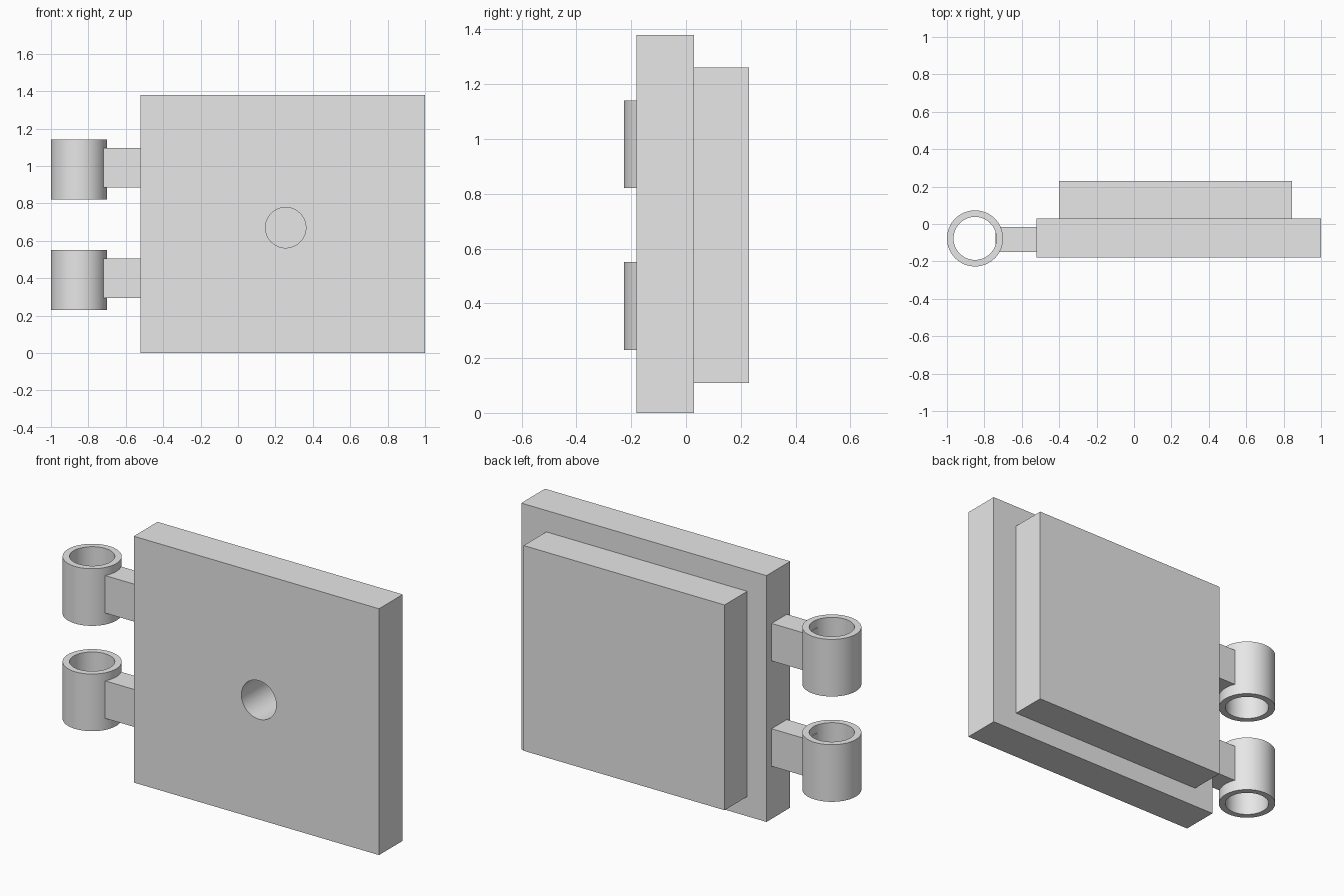
import bpy
import bmesh
import math
from mathutils import Matrix, Vector

cube = bpy.data.objects.get("Cube")
if cube:
    bpy.data.objects.remove(cube, do_unlink=True)

GREY = (0.8, 0.8, 0.8, 1.0)
grey = bpy.data.materials.new("light_grey")
grey.use_nodes = True
grey.diffuse_color = GREY
grey.node_tree.nodes["Principled BSDF"].inputs["Base Color"].default_value = GREY


def finish(name, bm):
    mesh = bpy.data.meshes.new(name)
    bm.to_mesh(mesh)
    bm.free()
    mesh.materials.append(grey)
    obj = bpy.data.objects.new(name, mesh)
    bpy.context.collection.objects.link(obj)
    return obj


def box(name, low, high):
    low, high = Vector(low), Vector(high)
    bm = bmesh.new()
    place = Matrix.Translation((low + high) / 2) @ Matrix.Diagonal((*(high - low), 1))
    bmesh.ops.create_cube(bm, size=1, matrix=place)
    return finish(name, bm)


def cylinder(name, centre, radius, depth, rotation=Matrix()):
    bm = bmesh.new()
    bmesh.ops.create_cone(bm, cap_ends=True, segments=64, radius1=radius, radius2=radius,
                          depth=depth, matrix=Matrix.Translation(centre) @ rotation)
    return finish(name, bm)


def cut(obj, cutter):
    mod = obj.modifiers.new("bore", "BOOLEAN")
    mod.operation = "DIFFERENCE"
    mod.solver = "EXACT"
    mod.object = cutter
    cutter.hide_render = True
    cutter.hide_set(True)


def smooth(obj):
    bpy.ops.object.select_all(action="DESELECT")
    obj.select_set(True)
    bpy.context.view_layer.objects.active = obj
    bpy.ops.object.shade_smooth_by_angle(angle=math.radians(30))


# Door slab and the raised panel behind it
slab = box("door_slab", (-0.52, -0.18, 0), (1, 0.03, 1.38))
panel = box("back_panel", (-0.4, 0.03, 0.11), (0.845, 0.23, 1.26))

# Round blind hole, running from the front into the back panel
hole = cylinder("hole_cutter", (0.255, -0.02, 0.67), 0.108, 0.36,
                Matrix.Rotation(math.pi / 2, 4, "X"))
for part in (slab, panel):
    smooth(part)
    cut(part, hole)
smooth(hole)

# Hinges: an open tube on a short square arm
for side, z in (("lower", 0.39), ("upper", 0.98)):
    bm = bmesh.new()
    for sweep_start in (Vector((0.15, 0, -0.16)),):
        profile = [(0.115, -0.16), (0.15, -0.16), (0.15, 0.16), (0.115, 0.16)]
        verts = [bm.verts.new((r, 0, h)) for r, h in profile]
        edges = [bm.edges.new((verts[i], verts[i - 1])) for i in range(4)]
        bmesh.ops.spin(bm, geom=verts + edges, axis=(0, 0, 1), cent=(0, 0, 0),
                       angle=math.tau, steps=64, use_merge=True)
    bmesh.ops.remove_doubles(bm, verts=bm.verts, dist=0.0001)
    bmesh.ops.recalc_face_normals(bm, faces=bm.faces)
    bmesh.ops.translate(bm, verts=bm.verts, vec=(-0.85, -0.077, z))
    smooth(finish(side + "_hinge_tube", bm))
    box(side + "_hinge_arm", (-0.74, -0.15, z + 0.01 - 0.105), (-0.52, -0.015, z + 0.01 + 0.105))
